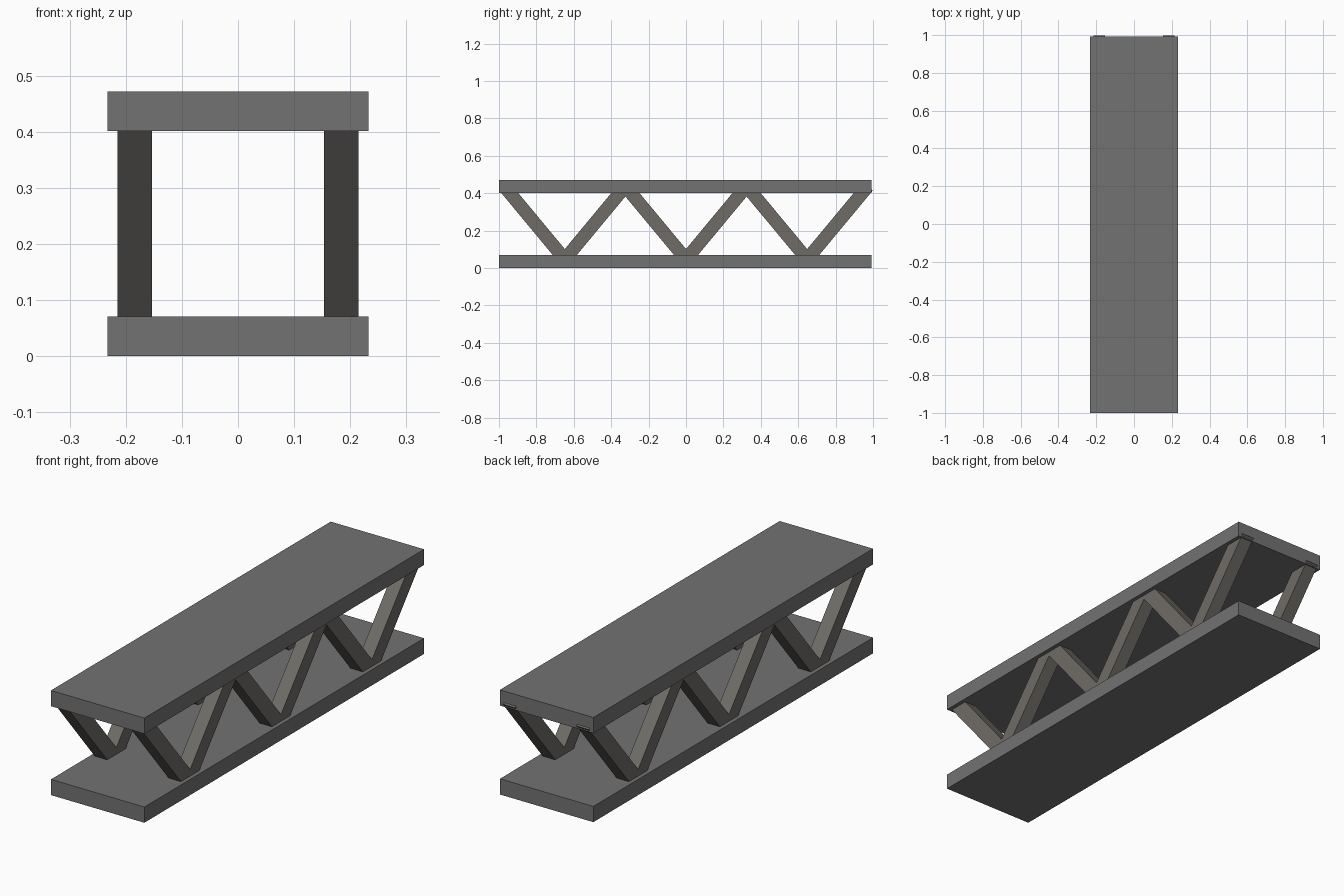
import bpy, math

if "Cube" in bpy.data.objects:
    bpy.data.objects.remove(bpy.data.objects["Cube"])


def material(name, rgb):
    m = bpy.data.materials.new(name)
    m.diffuse_color = (*rgb, 1)
    m.use_nodes = True
    m.node_tree.nodes["Principled BSDF"].inputs["Base Color"].default_value = m.diffuse_color
    return m


plate_mat = material("grey_plate", (0.17, 0.17, 0.17))
brace_mat = material("warm_grey_brace", (0.16, 0.15, 0.135))


def box(name, loc, size, mat, tilt=0.0):
    bpy.ops.mesh.primitive_cube_add(size=1, location=loc, rotation=(tilt, 0, 0))
    ob = bpy.context.object
    ob.name = name
    ob.scale = size
    ob.data.materials.append(mat)
    return ob


# Top and bottom decks
Y0, Y1, T = -1.0, 0.993, 0.071
for name, z in (("bottom_deck", T / 2), ("top_deck", 0.472 - T / 2)):
    box(name, (0, (Y0 + Y1) / 2, z), (0.466, Y1 - Y0, T), plate_mat)

# Zigzag braces along both sides, ends buried in the decks
LOW, HIGH, STEP = 0.047, 0.437, 0.324
for side, x in (("left", -0.184), ("right", 0.184)):
    for i in range(6):
        ya = (i - 3) * STEP
        za, zb = (HIGH, LOW) if i % 2 == 0 else (LOW, HIGH)
        dz = zb - za
        box(f"{side}_brace_{i + 1}", (x, ya + STEP / 2, (za + zb) / 2),
            (0.062, math.hypot(STEP, dz), 0.07), brace_mat,
            math.atan2(dz, STEP))
